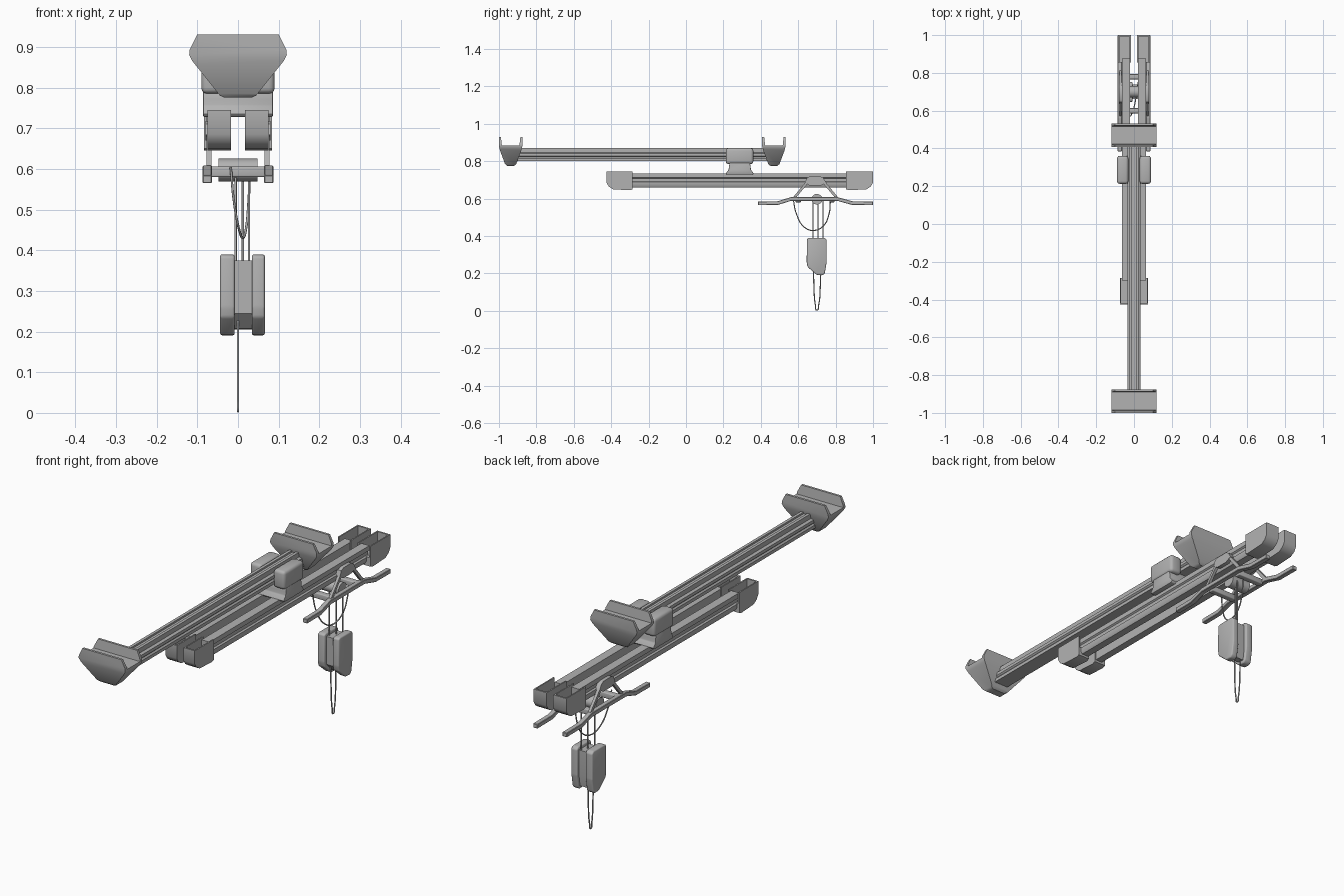
import bpy, bmesh, math
from mathutils import Vector

cube = bpy.data.objects.get("Cube")
if cube:
    bpy.data.objects.remove(cube, do_unlink=True)

grey = bpy.data.materials.new("mid grey")
grey.use_nodes = True
colour = (0.45, 0.45, 0.45, 1)
grey.diffuse_color = colour
grey.node_tree.nodes["Principled BSDF"].inputs["Base Color"].default_value = colour


def finish(obj, angle=35):
    """Assign the material and smooth the soft edges."""
    obj.data.materials.clear()
    obj.data.materials.append(grey)
    bpy.ops.object.select_all(action='DESELECT')
    obj.select_set(True)
    bpy.context.view_layer.objects.active = obj
    bpy.ops.object.shade_smooth_by_angle(angle=math.radians(angle))
    return obj


def prism(name, profile, axis, lo, hi, bevel=0, segments=3):
    """Extrude a profile along x (profile is y,z) or y (profile is x,z)."""
    bm = bmesh.new()

    def place(p, d):
        return (d, p[0], p[1]) if axis == 'x' else (p[0], d, p[1])
    face = bm.faces.new([bm.verts.new(place(p, lo)) for p in profile])
    out = bmesh.ops.extrude_face_region(bm, geom=[face])
    move = Vector((hi - lo, 0, 0) if axis == 'x' else (0, hi - lo, 0))
    bmesh.ops.translate(bm, vec=move, verts=[v for v in out["geom"] if isinstance(v, bmesh.types.BMVert)])
    bmesh.ops.recalc_face_normals(bm, faces=bm.faces)
    if bevel:
        bmesh.ops.bevel(bm, geom=bm.edges[:], offset=bevel, segments=segments,
                        profile=0.5, affect='EDGES', clamp_overlap=True)
    mesh = bpy.data.meshes.new(name)
    bm.to_mesh(mesh)
    bm.free()
    obj = bpy.data.objects.new(name, mesh)
    bpy.context.collection.objects.link(obj)
    return finish(obj)


def box(name, x, y, z, bevel=0):
    rect = [(y[0], z[0]), (y[1], z[0]), (y[1], z[1]), (y[0], z[1])]
    return prism(name, rect, 'x', x[0], x[1], bevel)


def combine(obj, other, operation):
    """Bake a boolean and discard its helper."""
    mod = obj.modifiers.new("shape", 'BOOLEAN')
    mod.object, mod.operation, mod.solver = other, operation, 'EXACT'
    graph = bpy.context.evaluated_depsgraph_get()
    mesh = bpy.data.meshes.new_from_object(obj.evaluated_get(graph))
    obj.modifiers.clear()
    obj.data = mesh
    bpy.data.objects.remove(other, do_unlink=True)
    return finish(obj)


def mirrored(half):
    return half + [(-a, b) for a, b in reversed(half)]


def cord(name, points, radius=0.003, smooth=True):
    """Round cord or rod through the given points."""
    curve = bpy.data.curves.new(name, 'CURVE')
    curve.dimensions = '3D'
    curve.bevel_depth, curve.bevel_resolution, curve.use_fill_caps = radius, 2, True
    if smooth:
        spline = curve.splines.new('BEZIER')
        spline.bezier_points.add(len(points) - 1)
        for bp, p in zip(spline.bezier_points, points):
            bp.co = p
            bp.handle_left_type = bp.handle_right_type = 'AUTO'
    else:
        spline = curve.splines.new('POLY')
        spline.points.add(len(points) - 1)
        for sp, p in zip(spline.points, points):
            sp.co = (*p, 1)
    obj = bpy.data.objects.new(name, curve)
    bpy.context.collection.objects.link(obj)
    curve.materials.append(grey)
    return obj


def ribbon(centre, half):
    """Closed outline with thickness above and below a path."""
    return [(a, b - half) for a, b in centre] + [(a, b + half) for a, b in reversed(centre)]


# Upper rail
prism("upper_rail", mirrored([(0.010, 0.862), (0.010, 0.87), (0.024, 0.87), (0.024, 0.848),
                              (0.035, 0.842), (0.035, 0.828), (0.029, 0.822), (0.035, 0.815),
                              (0.035, 0.80)][::-1]), 'y', -0.94, 0.47)

# Ceiling brackets: a channel profile trimmed by a tapered front outline
for label, y in (("front", -0.9375), ("rear", 0.47)):
    side = mirrored([(0.018, 0.775), (0.03, 0.785), (0.056, 0.855), (0.0625, 0.88),
                     (0.0625, 0.93), (0.052, 0.93), (0.047, 0.885)])
    bracket = prism(label + "_ceiling_bracket", [(a + y, b) for a, b in side], 'x', -0.13, 0.13)
    outline = mirrored([(0.03, 0.774), (0.044, 0.78), (0.112, 0.865), (0.12, 0.88),
                        (0.119, 0.893), (0.10, 0.931)])
    trim = prism("bracket_trim", outline, 'y', y - 0.1, y + 0.1)
    combine(bracket, trim, 'INTERSECT')

# Trolley: side pads, neck and flared foot
for label, s in (("left", 1), ("right", -1)):
    box(label + "_trolley_pad", sorted((s * 0.03, s * 0.09)), (0.213, 0.36), (0.785, 0.87), 0.014)
prism("trolley_foot", [(0.235, 0.80), (0.23, 0.775), (0.228, 0.755), (0.213, 0.735), (0.22, 0.728),
                       (0.355, 0.728), (0.362, 0.735), (0.347, 0.755), (0.345, 0.775),
                       (0.34, 0.80)], 'x', -0.086, 0.086, 0.003, 2)

# Twin lower rails with open end caps
lower = [(0.022, 0.66), (0.056, 0.66), (0.063, 0.672), (0.063, 0.688), (0.056, 0.693),
         (0.056, 0.708), (0.063, 0.713), (0.063, 0.735), (0.022, 0.735)]
for label, s in (("left", 1), ("right", -1)):
    prism(label + "_lower_rail", [(s * a, b) for a, b in lower], 'y', -0.30, 0.875)
    for end, tip, root, wide in (("front", -0.425, -0.285, 0.075), ("rear", 1.0, 0.855, 0.084)):
        d = 1 if root > tip else -1
        shape = [(tip, 0.745), (tip, 0.685), (tip + d * 0.012, 0.665), (tip + d * 0.035, 0.65),
                 (root - d * 0.015, 0.645), (root, 0.65), (root, 0.745)]
        cap = prism(f"{label}_{end}_end_cap", shape, 'x', s * 0.017, s * wide)
        hollow = box("cap_hollow", sorted((s * 0.023, s * (wide - 0.006))),
                     sorted((tip + d * 0.008, root + d * 0.02)), (0.69, 0.76))
        combine(cap, hollow, 'DIFFERENCE')

# Hanger: side plates, sloping legs and long spreader arms
arm = [(0.385, 0.575), (0.49, 0.576), (0.56, 0.598), (0.81, 0.598), (0.89, 0.576), (1.0, 0.575)]
for label, s in (("left", 1), ("right", -1)):
    plate = [(0.635, 0.685), (0.645, 0.71), (0.66, 0.718), (0.72, 0.718), (0.735, 0.71),
             (0.75, 0.685), (0.72, 0.67), (0.66, 0.67)]
    prism(label + "_hanger_plate", plate, 'x', s * 0.058, s * 0.08)
    for end, top, foot in (("front", 0.65, 0.575), ("rear", 0.735, 0.81)):
        leg = [(top - 0.009, 0.69), (top + 0.009, 0.69), (foot + 0.009, 0.60), (foot - 0.009, 0.60)]
        prism(f"{label}_{end}_hanger_leg", leg, 'x', s * 0.065, s * 0.078)
    prism(label + "_spreader_arm", ribbon(arm, 0.010), 'x', s * 0.064, s * 0.087, 0.002, 1)

# Cross bars and the cord drum
for label, y in (("front", 0.60), ("rear", 0.78)):
    box(label + "_cross_bar", (-0.067, 0.067), (y - 0.014, y + 0.014), (0.580, 0.606), 0.004)
drum = [(0.70 + 0.03 * math.cos(k * math.tau / 20), 0.597 + 0.028 * math.sin(k * math.tau / 20))
        for k in range(20)]
prism("cord_drum", drum, 'x', -0.048, 0.048)

# Hanging cords
cord("slack_cord", [(-0.018, 0.572, 0.605), (-0.01, 0.59, 0.52), (0.003, 0.63, 0.45),
                    (0.012, 0.68, 0.43), (0.02, 0.735, 0.455), (0.026, 0.765, 0.52),
                    (0.029, 0.772, 0.59)])
for label, x, y in (("front", -0.006, 0.68), ("middle", 0.012, 0.705), ("rear", 0.027, 0.732)):
    cord(label + "_straight_cord", [(x, y, 0.59), (x, y, 0.36)], smooth=False)
cord("pull_loop", [(0, 0.682, 0.24), (0, 0.684, 0.13), (0, 0.692, 0.03), (0, 0.70, 0.004),
                   (0, 0.709, 0.03), (0, 0.718, 0.13), (0, 0.72, 0.24)])

# Pendant: two shells around a thinner core
shell = [(0.647, 0.385), (0.66, 0.39), (0.74, 0.39), (0.752, 0.38), (0.752, 0.26), (0.742, 0.20),
         (0.73, 0.19), (0.70, 0.192), (0.65, 0.235), (0.645, 0.26)]
prism("pendant_right_shell", shell, 'x', -0.044, -0.008, 0.006)
prism("pendant_left_shell", shell, 'x', 0.034, 0.066, 0.006)
core = [(0.662, 0.375), (0.738, 0.375), (0.738, 0.26), (0.73, 0.205), (0.70, 0.207), (0.662, 0.245)]
prism("pendant_core", core, 'x', -0.015, 0.04)
